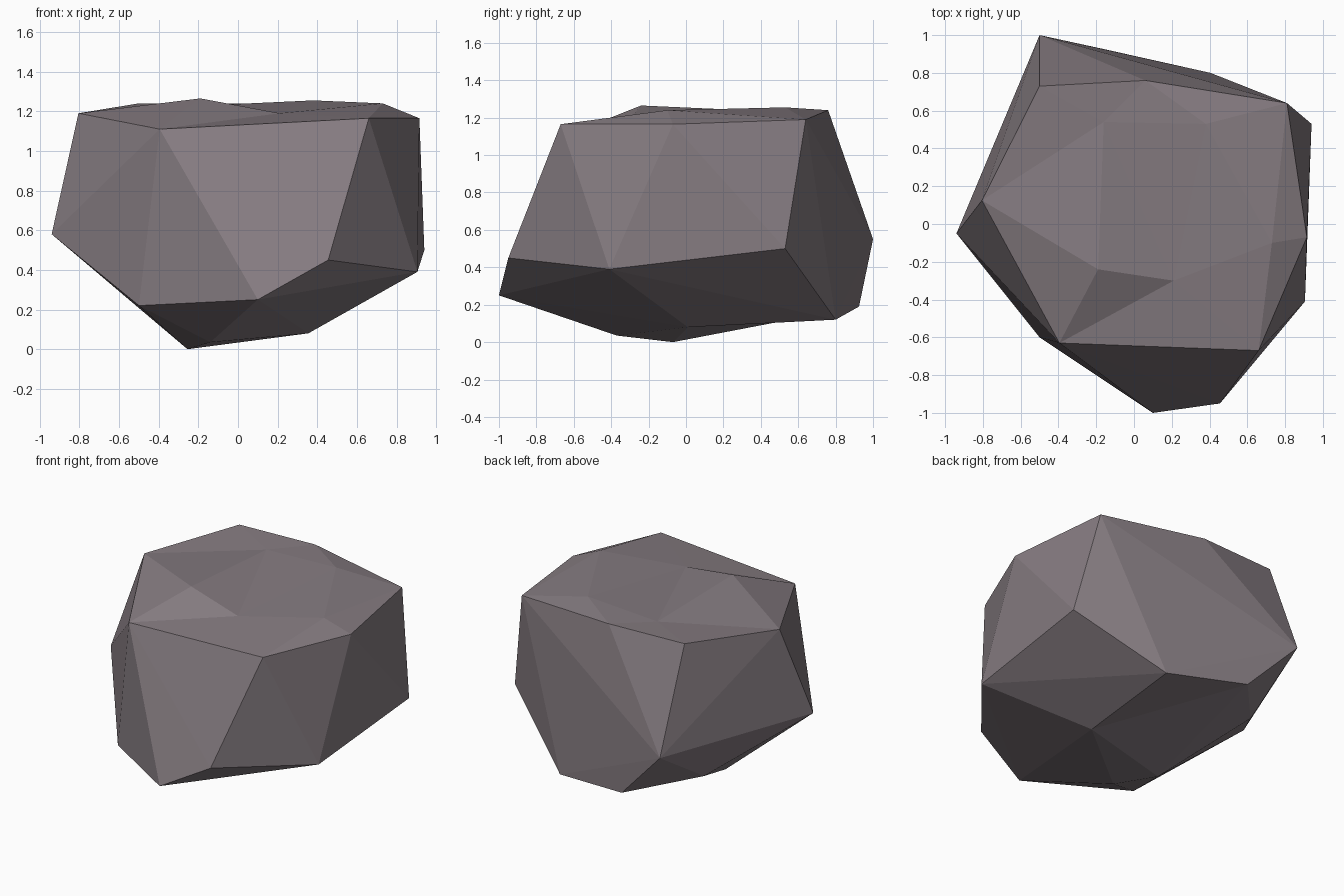
import bpy, bmesh

if "Cube" in bpy.data.objects:
    bpy.data.objects.remove(bpy.data.objects["Cube"])

# Corner points of the boulder, one letter each
P = dict(
    A=(-.5, 1, .55), B=(-.5, .73, 1.24), C=(.06, .76, 1.24), D=(.81, .64, 1.19),
    E=(.915, -.07, 1.165), F=(.66, -.67, 1.165), G=(-.395, -.63, 1.11), H=(-.805, .125, 1.19),
    I=(-.94, -.05, .58), O=(-.5, -.6, .22), X=(-.14, -.37, .035), Q=(.455, -.95, .45),
    R=(.905, -.41, .39), S=(.94, .53, .5), T=(.405, .8, .12), U=(-.155, .925, .19),
    V=(-.255, -.07, 0), W=(.355, .01, .08), Y=(-.51, .53, .25), Z=(.1, -1, .25),
    # inner points of the dented top
    J=(-.19, -.24, 1.265), K=(.73, -.1, 1.24), L=(.21, -.3, 1.19),
    M=(-.16, .54, 1.23), N=(.38, .53, 1.255))
RIM, DENT = "BCDEFGH", "JKLMN"

bm = bmesh.new()
v = {k: bm.verts.new(co) for k, co in P.items() if k not in DENT}

# Body: convex shell, opened at the top inside the rim
bmesh.ops.convex_hull(bm, input=list(bm.verts))
rim = {v[k] for k in RIM}
bmesh.ops.delete(bm, geom=[f for f in bm.faces if set(f.verts) <= rim], context='FACES')

# Underside: turn one edge to make the shallow notch
notch = bm.edges.get((v["V"], v["T"]))
if notch and len(notch.link_faces) == 2:
    bmesh.utils.edge_rotate(notch, True)

# Top: uneven facets between the rim and the inner points
v.update({k: bm.verts.new(P[k]) for k in DENT})
for tri in "HJG GJL GLF LFK FEK EKD KDN KLN LJM LMN MNC NCD BMC HBM HMJ".split():
    bm.faces.new([v[k] for k in tri])
bmesh.ops.recalc_face_normals(bm, faces=list(bm.faces))

me = bpy.data.meshes.new("boulder")
bm.to_mesh(me)
bm.free()
rock = bpy.data.objects.new("boulder", me)
bpy.context.collection.objects.link(rock)

# Warm grey stone
stone = bpy.data.materials.new("warm grey stone")
stone.diffuse_color = (.235, .2, .218, 1)
stone.use_nodes = True
stone.node_tree.nodes["Principled BSDF"].inputs["Base Color"].default_value = stone.diffuse_color
me.materials.append(stone)
